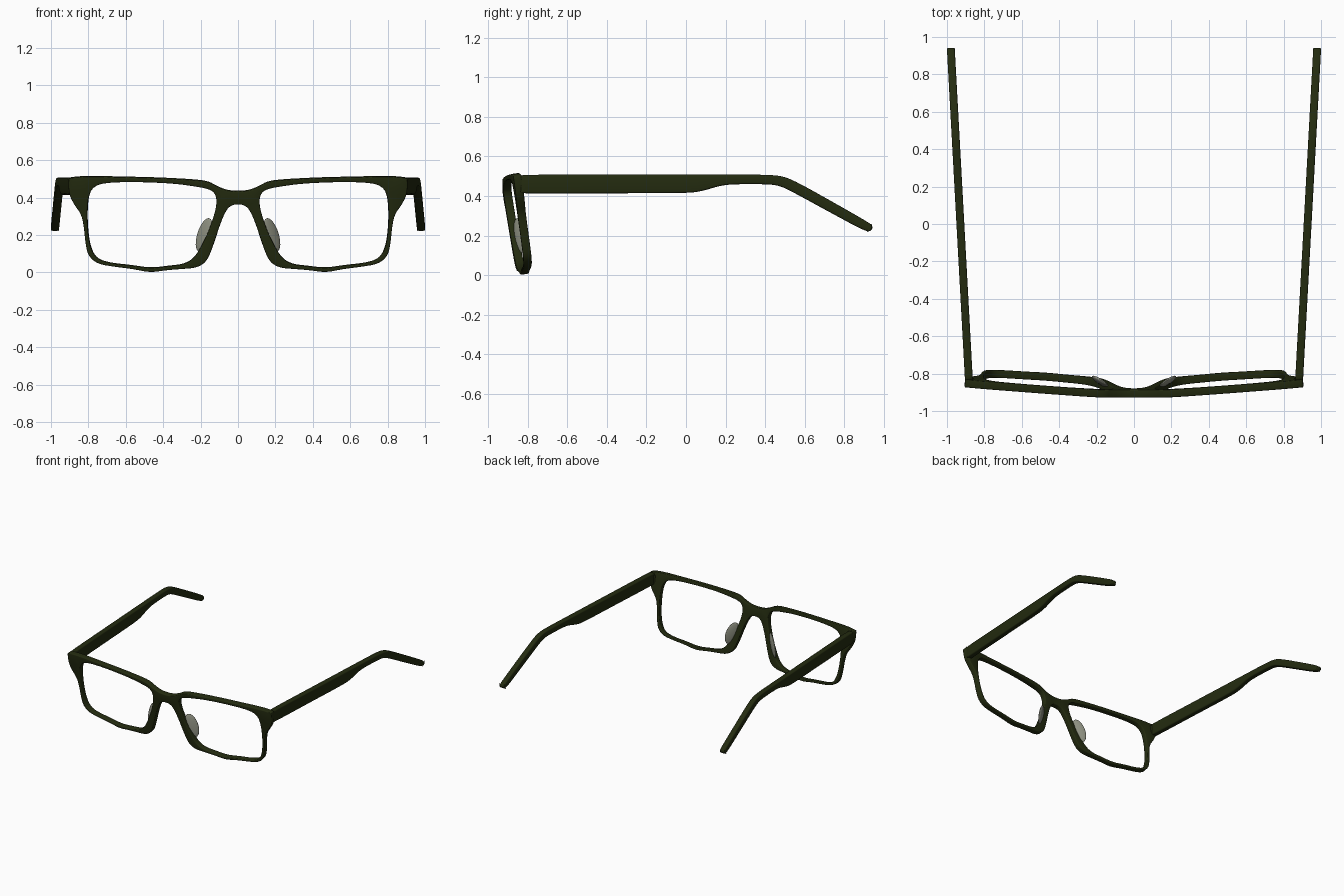
import bpy, bmesh, math
from mathutils import Vector, Matrix

cube = bpy.data.objects.get("Cube")
if cube:
    bpy.data.objects.remove(cube, do_unlink=True)


def material(name, color, roughness):
    m = bpy.data.materials.new(name)
    m.use_nodes = True
    m.diffuse_color = (*color, 1)
    bsdf = m.node_tree.nodes["Principled BSDF"]
    bsdf.inputs["Base Color"].default_value = (*color, 1)
    bsdf.inputs["Roughness"].default_value = roughness
    return m


OLIVE = material("dark olive", (0.017, 0.024, 0.005), 0.5)
PAD = material("pad grey", (0.27, 0.28, 0.22), 0.4)


def rounded(points, steps=3):
    """Corner cutting turns a coarse closed outline into a smooth one."""
    pts = [Vector(p) for p in points]
    for _ in range(steps):
        cut = []
        for a, b in zip(pts, pts[1:] + pts[:1]):
            cut += [a.lerp(b, 0.25), a.lerp(b, 0.75)]
        pts = cut
    kept = [pts[0]]
    for p in pts[1:]:
        if (p - kept[-1]).length > 0.004 and (p - pts[0]).length > 0.004:
            kept.append(p)
    return kept


def finish(name, bm, mat):
    mesh = bpy.data.meshes.new(name)
    bm.to_mesh(mesh)
    bm.free()
    mesh.materials.append(mat)
    obj = bpy.data.objects.new(name, mesh)
    bpy.context.collection.objects.link(obj)
    return obj


def smooth(obj, angle=45):
    bpy.ops.object.select_all(action="DESELECT")
    obj.select_set(True)
    bpy.context.view_layer.objects.active = obj
    for mod in list(obj.modifiers):
        bpy.ops.object.modifier_apply(modifier=mod.name)
    bpy.ops.object.shade_smooth_by_angle(angle=math.radians(angle))


def plate(name, loops, place, thickness, bevel):
    """Fill outlines (the first outer, the rest holes), thicken, round the edges."""
    bm = bmesh.new()
    for loop in loops:
        verts = [bm.verts.new((p.x, 0, p.y)) for p in loop]
        for a, b in zip(verts, verts[1:] + verts[:1]):
            bm.edges.new((a, b))
    bmesh.ops.triangle_fill(bm, use_beauty=True, use_dissolve=False,
                            edges=bm.edges[:], normal=(0, -1, 0))
    bmesh.ops.recalc_face_normals(bm, faces=bm.faces[:])
    for v in bm.verts:
        v.co = place(v.co.x, v.co.z)
    obj = finish(name, bm, OLIVE)
    solid = obj.modifiers.new("thickness", "SOLIDIFY")
    solid.thickness = thickness
    solid.offset = 0
    edge = obj.modifiers.new("rounding", "BEVEL")
    edge.width = bevel
    edge.segments = 3
    edge.limit_method = "ANGLE"
    edge.angle_limit = math.radians(60)
    edge.use_clamp_overlap = False
    smooth(obj)
    return obj


# Front frame: half outline from bridge top round to bridge underside
outer_half = [
    (0, .433), (.06, .438), (.115, .46), (.16, .487), (.25, .497), (.45, .507),
    (.65, .511), (.80, .515), (.895, .508), (.905, .50), (.905, .45), (.898, .41),
    (.875, .365), (.835, .31), (.822, .24), (.815, .16), (.80, .09), (.75, .047),
    (.66, .032), (.56, .02), (.47, .001), (.38, .014), (.30, .02), (.22, .026),
    (.165, .06), (.13, .15), (.095, .26), (.06, .34), (.03, .363), (0, .366)]
outer = outer_half + [(-x, z) for x, z in outer_half[-2:0:-1]]
lens_hole = [
    (.112, .36), (.118, .42), (.15, .447), (.23, .462), (.35, .478), (.55, .486),
    (.70, .482), (.765, .465), (.797, .42), (.806, .33), (.803, .23), (.79, .14),
    (.76, .075), (.69, .05), (.57, .038), (.47, .022), (.37, .034), (.29, .043),
    (.235, .075), (.19, .15), (.145, .25)]


def on_front(x, z):
    wrap = 0.065 * (math.hypot(x, 0.1) - 0.1) / 0.8
    tilt = 0.07 * (0.5 - z) / 0.48
    return Vector((x, -0.918 + wrap + tilt, z))


holes = [rounded([(s * x, z) for x, z in lens_hole]) for s in (1, -1)]
plate("front_frame", [rounded(outer)] + holes, on_front, 0.042, 0.006)

# Temple profile in y and z, with a drooping ear tip
temple = [
    (-.838, .50), (-.83, .508), (-.4, .508), (.2, .508), (.42, .508), (.50, .498),
    (.58, .46), (.75, .365), (.92, .268), (.945, .248), (.935, .222), (.905, .222),
    (.72, .322), (.55, .415), (.48, .45), (.42, .46), (.24, .46), (.17, .452),
    (.08, .424), (0, .414), (-.4, .414), (-.83, .412), (-.838, .42)]

for side, s in (("left", 1), ("right", -1)):
    plate(side + "_temple", [rounded(temple)],
          lambda y, z: Vector((s * (0.883 + (y + 0.83) * 0.0545), y, z)),
          0.042, 0.009)

    # Hinge barrel behind the end piece
    bm = bmesh.new()
    bmesh.ops.create_cone(bm, cap_ends=True, segments=16, radius1=0.012,
                          radius2=0.012, depth=0.055,
                          matrix=Matrix.Translation((s * 0.866, -0.832, 0.462)))
    smooth(finish(side + "_hinge", bm, OLIVE))

    # Nose pad: flattened oval leaning outward and back
    long_axis = Vector((-0.05, -0.02, 0.15)).normalized()
    wide = Vector((0.8, 0.6, 0))
    wide = (wide - long_axis * wide.dot(long_axis)).normalized()
    thin = wide.cross(long_axis)
    turn = Matrix((wide, thin, long_axis)).transposed().to_4x4()
    bm = bmesh.new()
    bmesh.ops.create_uvsphere(bm, u_segments=24, v_segments=16, radius=1)
    bmesh.ops.transform(bm, verts=bm.verts[:],
                        matrix=Matrix.Translation((0.181, -0.842, 0.2)) @ turn
                        @ Matrix.Diagonal((0.045, 0.013, 0.094, 1)))
    if s < 0:
        bmesh.ops.scale(bm, vec=(-1, 1, 1), verts=bm.verts[:])
    bmesh.ops.recalc_face_normals(bm, faces=bm.faces[:])
    smooth(finish(side + "_nose_pad", bm, PAD), 60)
